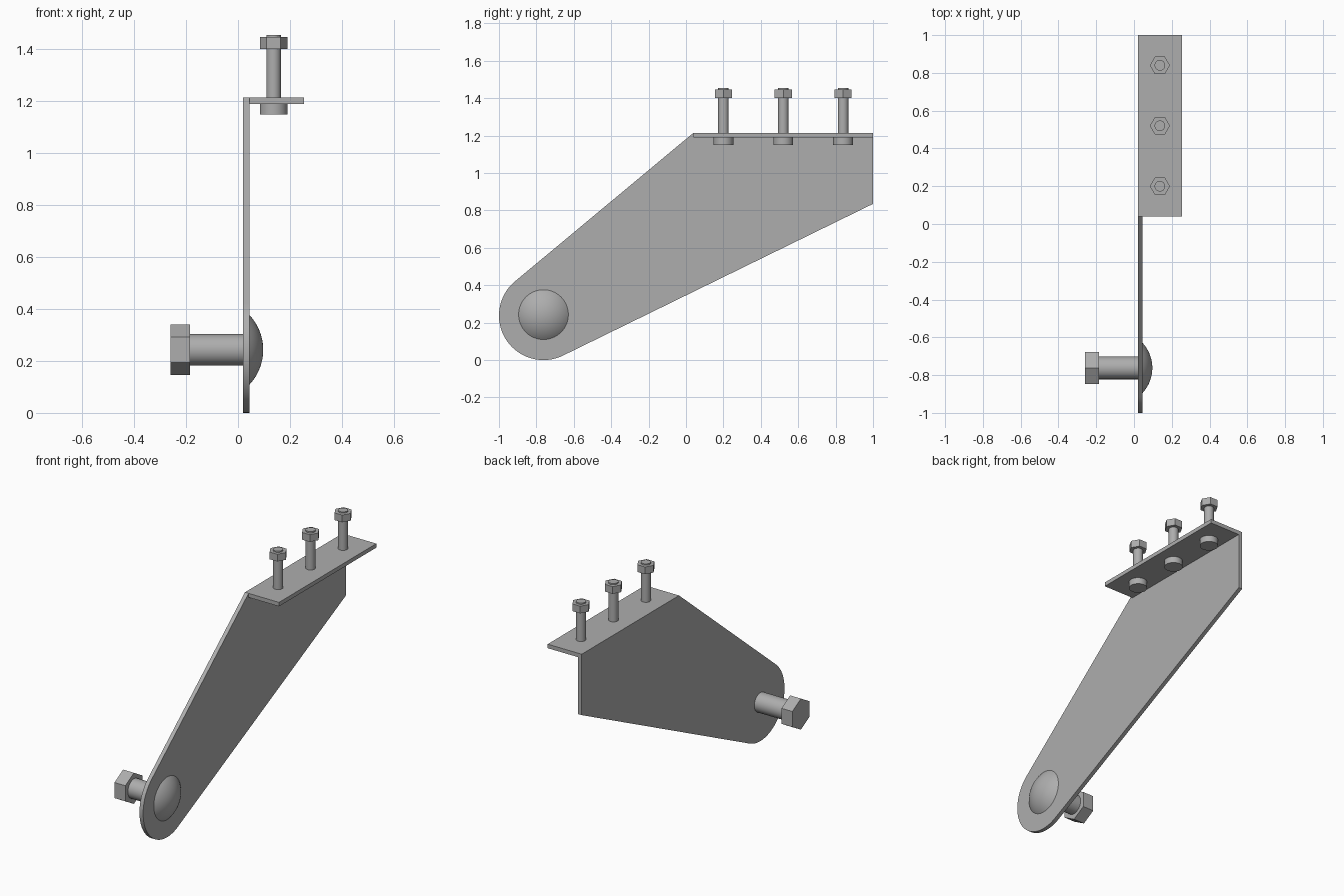
import bpy, bmesh, math
from mathutils import Matrix, Vector

cube = bpy.data.objects.get("Cube")
if cube:
    bpy.data.objects.remove(cube, do_unlink=True)

grey = bpy.data.materials.new("steel grey")
grey.use_nodes = True
grey.diffuse_color = (0.42, 0.42, 0.42, 1)
grey.node_tree.nodes["Principled BSDF"].inputs["Base Color"].default_value = (0.42, 0.42, 0.42, 1)

ALONG_X = Matrix.Rotation(math.pi / 2, 4, "Y")   # local z becomes +x


def finish(name, bm, smooth=False):
    bmesh.ops.recalc_face_normals(bm, faces=bm.faces)
    mesh = bpy.data.meshes.new(name)
    bm.to_mesh(mesh)
    bm.free()
    mesh.materials.append(grey)
    obj = bpy.data.objects.new(name, mesh)
    bpy.context.collection.objects.link(obj)
    if smooth:
        bpy.ops.object.select_all(action="DESELECT")
        obj.select_set(True)
        bpy.context.view_layer.objects.active = obj
        bpy.ops.object.shade_smooth_by_angle(angle=math.radians(30))
    return obj


def prism(name, sides, radius, start, length, turn=Matrix(), spin=0.0):
    """Capped cylinder or hexagon running from start along the turned z axis."""
    bm = bmesh.new()
    place = (Matrix.Translation(start) @ turn @ Matrix.Rotation(spin, 4, "Z")
             @ Matrix.Translation((0, 0, length / 2)))
    bmesh.ops.create_cone(bm, cap_ends=True, segments=sides, radius1=radius,
                          radius2=radius, depth=length, matrix=place)
    return finish(name, bm, sides > 6)


def plate(name, outline, x0, x1):
    """Extrude a (y, z) outline from x0 to x1."""
    bm = bmesh.new()
    face = bm.faces.new([bm.verts.new((x0, y, z)) for y, z in outline])
    grown = bmesh.ops.extrude_face_region(bm, geom=[face])["geom"]
    moved = [v for v in grown if isinstance(v, bmesh.types.BMVert)]
    bmesh.ops.translate(bm, verts=moved, vec=(x1 - x0, 0, 0))
    return finish(name, bm, True)


# Side plate: rounded lower end with tangent edges up to the flange
PIVOT_Y, PIVOT_Z, END_R = -0.762, 0.238, 0.238
TOP, BOTTOM = 1.215, 1.19
INNER, OUTER = 0.02, 0.045
outline = [(1, 0.835), (1, TOP), (0.04, TOP)]
first, last, steps = math.radians(129.6), math.radians(296), 40
for i in range(steps + 1):
    a = first + (last - first) * i / steps
    outline.append((PIVOT_Y + END_R * math.cos(a), PIVOT_Z + END_R * math.sin(a)))
plate("side_plate", outline, INNER, OUTER)

# Top flange
plate("top_flange", [(0.04, BOTTOM), (1, BOTTOM), (1, TOP), (0.04, TOP)], OUTER, 0.255)

# Three upright bolts with nuts
for label, y in (("front", 0.2), ("middle", 0.52), ("back", 0.84)):
    prism(label + "_bolt_head", 48, 0.053, (0.137, y, 1.15), BOTTOM - 1.15)
    prism(label + "_bolt_shank", 48, 0.028, (0.137, y, BOTTOM), 1.455 - BOTTOM)
    prism(label + "_bolt_nut", 6, 0.053, (0.137, y, 1.402), 0.045, spin=math.pi / 2)

# Large pivot bolt with hexagonal nut
pivot = Vector((0, PIVOT_Y, 0.243))
prism("pivot_shank", 64, 0.06, pivot + Vector((-0.2, 0, 0)), 0.2 + INNER, ALONG_X)
nut = prism("pivot_nut", 6, 0.097, pivot + Vector((-0.26, 0, 0)), 0.075, ALONG_X, math.pi / 2)
# Turn the nut so that a corner points up
corner = max(v.co.z for v in nut.data.vertices) - pivot.z
if corner < 0.09:
    about = Matrix.Translation(pivot)
    nut.data.transform(about @ Matrix.Rotation(math.pi / 6, 4, "X") @ about.inverted())

# Domed pivot head: spherical cap revolved about its axis
cap_r, cap_h = 0.133, 0.052
ball = (cap_r ** 2 + cap_h ** 2) / (2 * cap_h)
sweep = math.asin(cap_r / ball)
bm = bmesh.new()
arc = [bm.verts.new((ball * math.sin(sweep * i / 12), 0,
                     ball * math.cos(sweep * i / 12) - ball + cap_h)) for i in range(13)]
arc.append(bm.verts.new((0, 0, 0)))
edges = [bm.edges.new(pair) for pair in zip(arc, arc[1:])]
bmesh.ops.spin(bm, geom=arc + edges, axis=(0, 0, 1), cent=(0, 0, 0),
               angle=math.tau, steps=64)
bmesh.ops.remove_doubles(bm, verts=bm.verts, dist=0.0001)
bmesh.ops.transform(bm, verts=bm.verts,
                    matrix=Matrix.Translation((OUTER, pivot.y, pivot.z)) @ ALONG_X)
finish("pivot_dome_head", bm, True)

# Upright nuts: corners point along x
for label, y in (("front", 0.2), ("middle", 0.52), ("back", 0.84)):
    small = bpy.data.objects[label + "_bolt_nut"]
    if max(v.co.x for v in small.data.vertices) - 0.137 < 0.05:
        about = Matrix.Translation((0.137, y, 0))
        small.data.transform(about @ Matrix.Rotation(math.pi / 6, 4, "Z") @ about.inverted())
